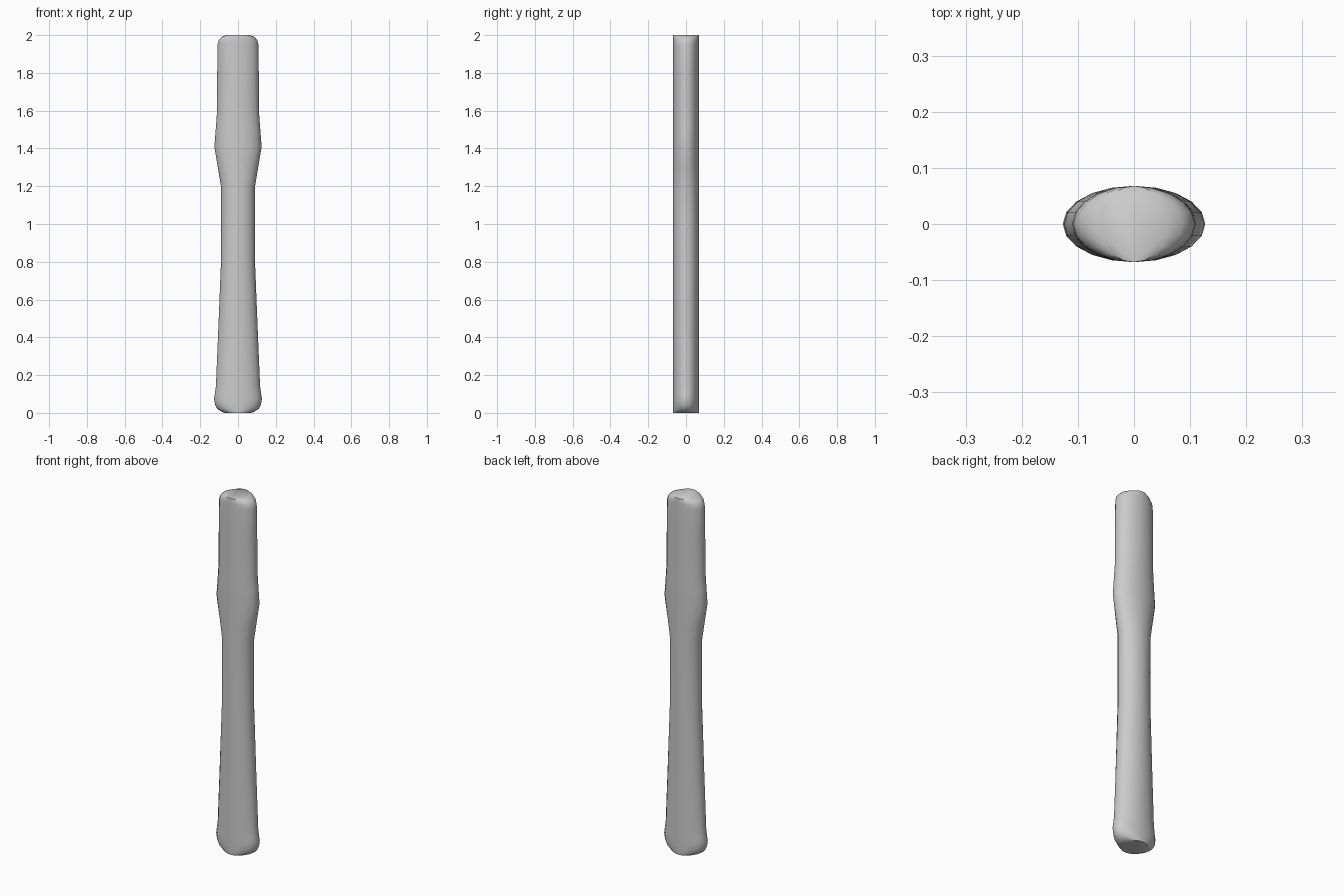
import bpy, bmesh, math

if "Cube" in bpy.data.objects:
    bpy.data.objects.remove(bpy.data.objects["Cube"])

SIDES = 20
DEPTH = 0.068  # constant half thickness front to back

# (height, half width) of the handle seen from the front
profile = [(0, 0.07), (0.008, 0.09), (0.022, 0.11), (0.045, 0.122), (0.075, 0.127),
           (0.105, 0.122), (0.14, 0.117), (0.45, 0.104), (0.8, 0.09), (1.0, 0.089),
           (1.2, 0.09), (1.30, 0.107), (1.41, 0.125), (1.50, 0.118), (1.58, 0.112),
           (1.8, 0.110), (1.95, 0.108), (1.975, 0.102), (1.992, 0.085), (2.0, 0.06)]

# Handle: elliptical rings lofted upward and capped
bm = bmesh.new()
rings = []
for z, w in profile:
    rings.append([bm.verts.new((w * math.cos(2 * math.pi * i / SIDES),
                                DEPTH * math.sin(2 * math.pi * i / SIDES), z))
                  for i in range(SIDES)])
for low, high in zip(rings, rings[1:]):
    for i in range(SIDES):
        j = (i + 1) % SIDES
        bm.faces.new((low[i], low[j], high[j], high[i]))
bm.faces.new(rings[0][::-1])
bm.faces.new(rings[-1])

mesh = bpy.data.meshes.new("handle")
bm.to_mesh(mesh)
bm.free()
handle = bpy.data.objects.new("handle", mesh)
bpy.context.collection.objects.link(handle)
bpy.context.view_layer.objects.active = handle
handle.select_set(True)
bpy.ops.object.shade_smooth_by_angle(angle=math.radians(35))
